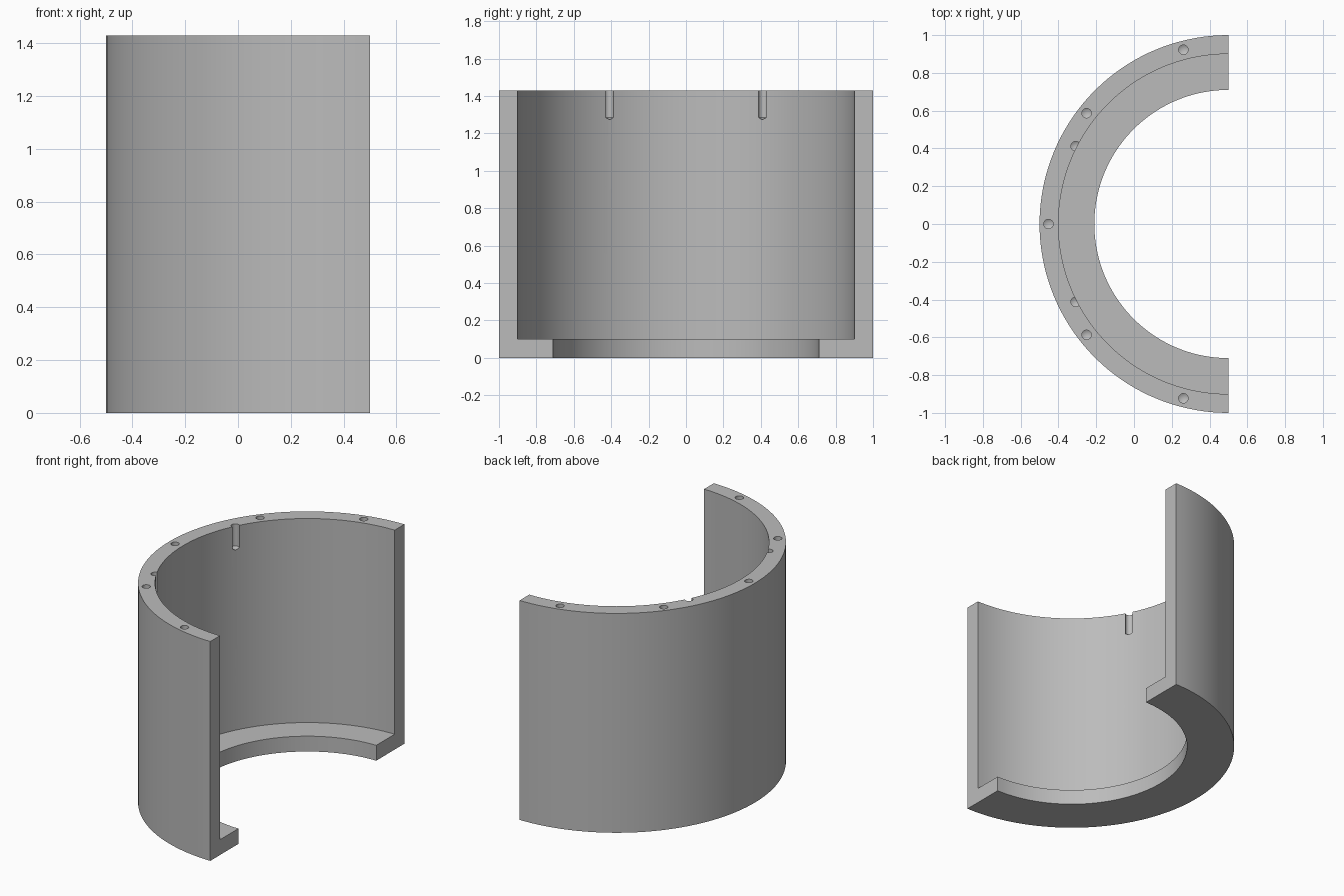
import bpy
import bmesh
from math import pi, sin, cos, radians

default = bpy.data.objects.get("Cube")
if default:
    bpy.data.objects.remove(default, do_unlink=True)

AXIS_X = 0.5
HEIGHT = 1.43
STEPS = 72
DRILL_R = 0.025
DRILL_BOTTOM = 1.285

grey = bpy.data.materials.new("plain grey")
grey.use_nodes = True
colour = (0.5, 0.5, 0.5, 1)
grey.diffuse_color = colour
grey.node_tree.nodes["Principled BSDF"].inputs["Base Color"].default_value = colour


def make_object(name, bm):
    bmesh.ops.recalc_face_normals(bm, faces=bm.faces)
    mesh = bpy.data.meshes.new(name)
    bm.to_mesh(mesh)
    bm.free()
    mesh.materials.append(grey)
    obj = bpy.data.objects.new(name, mesh)
    bpy.context.collection.objects.link(obj)
    return obj


def half_turn(name, profile):
    """Sweep a closed (radius, z) profile through half a turn and cap both ends."""
    bm = bmesh.new()
    rings = []
    for i in range(STEPS + 1):
        a = pi / 2 + pi * i / STEPS
        c, s = (0, 1 if i == 0 else -1) if i in (0, STEPS) else (cos(a), sin(a))
        rings.append([bm.verts.new((AXIS_X + r * c, r * s, z)) for r, z in profile])
    n = len(profile)
    for a, b in zip(rings, rings[1:]):
        for k in range(n):
            bm.faces.new((a[k], a[(k + 1) % n], b[(k + 1) % n], b[k]))
    bm.faces.new(rings[0])
    bm.faces.new(rings[-1])
    return make_object(name, bm)


def add_drill(bm, radius, degrees):
    """Add a drill shape with a pointed tip at an angle around the axis."""
    a = radians(degrees)
    x, y = AXIS_X + radius * cos(a), radius * sin(a)
    levels = []
    for z in (DRILL_BOTTOM, HEIGHT + 0.1):
        levels.append([bm.verts.new((x + DRILL_R * cos(2 * pi * k / 24),
                                     y + DRILL_R * sin(2 * pi * k / 24), z))
                       for k in range(24)])
    low, high = levels
    tip = bm.verts.new((x, y, DRILL_BOTTOM - 0.6 * DRILL_R))
    for k in range(24):
        j = (k + 1) % 24
        bm.faces.new((low[k], low[j], high[j], high[k]))
        bm.faces.new((low[j], low[k], tip))
    bm.faces.new(high)


# Half cylinder wall with an inward floor lip
shell = half_turn("half_housing", [(0.71, 0), (1, 0), (1, HEIGHT),
                                   (0.9, HEIGHT), (0.9, 0.1), (0.71, 0.1)])

# Rim holes, plus two pin grooves that break through the inner wall
drills = bmesh.new()
for offset in (-75.5, -38, 0, 38, 75.5):
    add_drill(drills, 0.953, 180 + offset)
for offset in (-27, 27):
    add_drill(drills, 0.908, 180 + offset)
cutter = make_object("drill_cutter", drills)
cutter.hide_render = True

# Cut the holes, then discard the cutter
cut = shell.modifiers.new("drilled holes", "BOOLEAN")
cut.operation = "DIFFERENCE"
cut.solver = "EXACT"
cut.object = cutter
bpy.ops.object.select_all(action="DESELECT")
bpy.context.view_layer.objects.active = shell
shell.select_set(True)
bpy.ops.object.modifier_apply(modifier=cut.name)
bpy.data.objects.remove(cutter, do_unlink=True)
bpy.ops.object.shade_smooth_by_angle(angle=radians(30))
